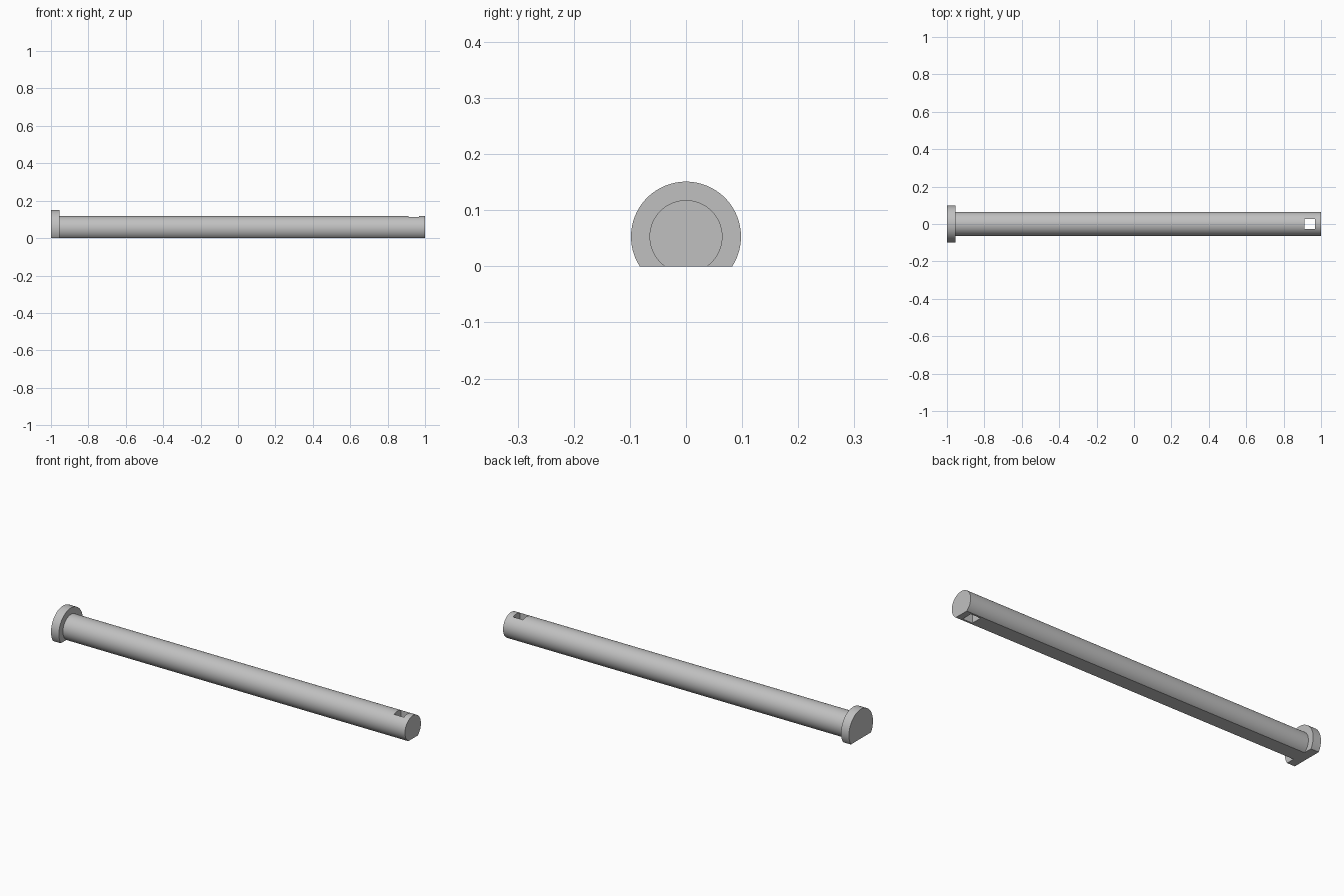
import bpy, bmesh, math

cube = bpy.data.objects.get("Cube")
if cube:
    bpy.data.objects.remove(cube, do_unlink=True)

AXIS_Z = 0.053      # height of the pin axis above its flat underside
SEGMENTS = 72

steel = bpy.data.materials.new("grey_steel")
steel.use_nodes = True
GREY = (0.53, 0.53, 0.53, 1)
steel.diffuse_color = GREY
steel.node_tree.nodes["Principled BSDF"].inputs["Base Color"].default_value = GREY


def flat_bottom_rod(name, radius, x0, x1):
    """Round bar along x with its underside cut flat at z = 0."""
    start = -math.asin(AXIS_Z / radius)
    sweep = math.pi - 2 * start
    bm = bmesh.new()
    ring = []
    for i in range(SEGMENTS + 1):
        a = start + sweep * i / SEGMENTS
        ring.append(bm.verts.new((x0, radius * math.cos(a), AXIS_Z + radius * math.sin(a))))
    cap = bm.faces.new(ring)
    extruded = bmesh.ops.extrude_face_region(bm, geom=[cap], use_keep_orig=True)
    verts = [g for g in extruded["geom"] if isinstance(g, bmesh.types.BMVert)]
    bmesh.ops.translate(bm, verts=verts, vec=(x1 - x0, 0, 0))
    bmesh.ops.recalc_face_normals(bm, faces=bm.faces)
    mesh = bpy.data.meshes.new(name)
    bm.to_mesh(mesh)
    bm.free()
    mesh.materials.append(steel)
    obj = bpy.data.objects.new(name, mesh)
    bpy.context.collection.objects.link(obj)
    return obj


head = flat_bottom_rod("pin_head", 0.098, -1, -0.955)
shaft = flat_bottom_rod("pin_shaft", 0.065, -0.955, 1)

# Square retaining hole through the free end
bpy.ops.mesh.primitive_cube_add(size=1, location=(0.94, 0, AXIS_Z))
cutter = bpy.context.object
cutter.name = "hole_cutter"
cutter.scale = (0.056, 0.056, 0.4)
cutter.data.materials.append(steel)
cutter.hide_render = True
cutter.hide_set(True)

hole = shaft.modifiers.new("square_hole", "BOOLEAN")
hole.operation = "DIFFERENCE"
hole.solver = "EXACT"
hole.object = cutter
bpy.context.view_layer.objects.active = shaft
bpy.ops.object.modifier_apply(modifier=hole.name)
bpy.data.objects.remove(cutter, do_unlink=True)

# Smooth round sides, crisp rims and flats
bpy.ops.object.select_all(action="DESELECT")
for obj in (head, shaft):
    obj.select_set(True)
bpy.context.view_layer.objects.active = shaft
bpy.ops.object.shade_smooth_by_angle(angle=math.radians(30))
